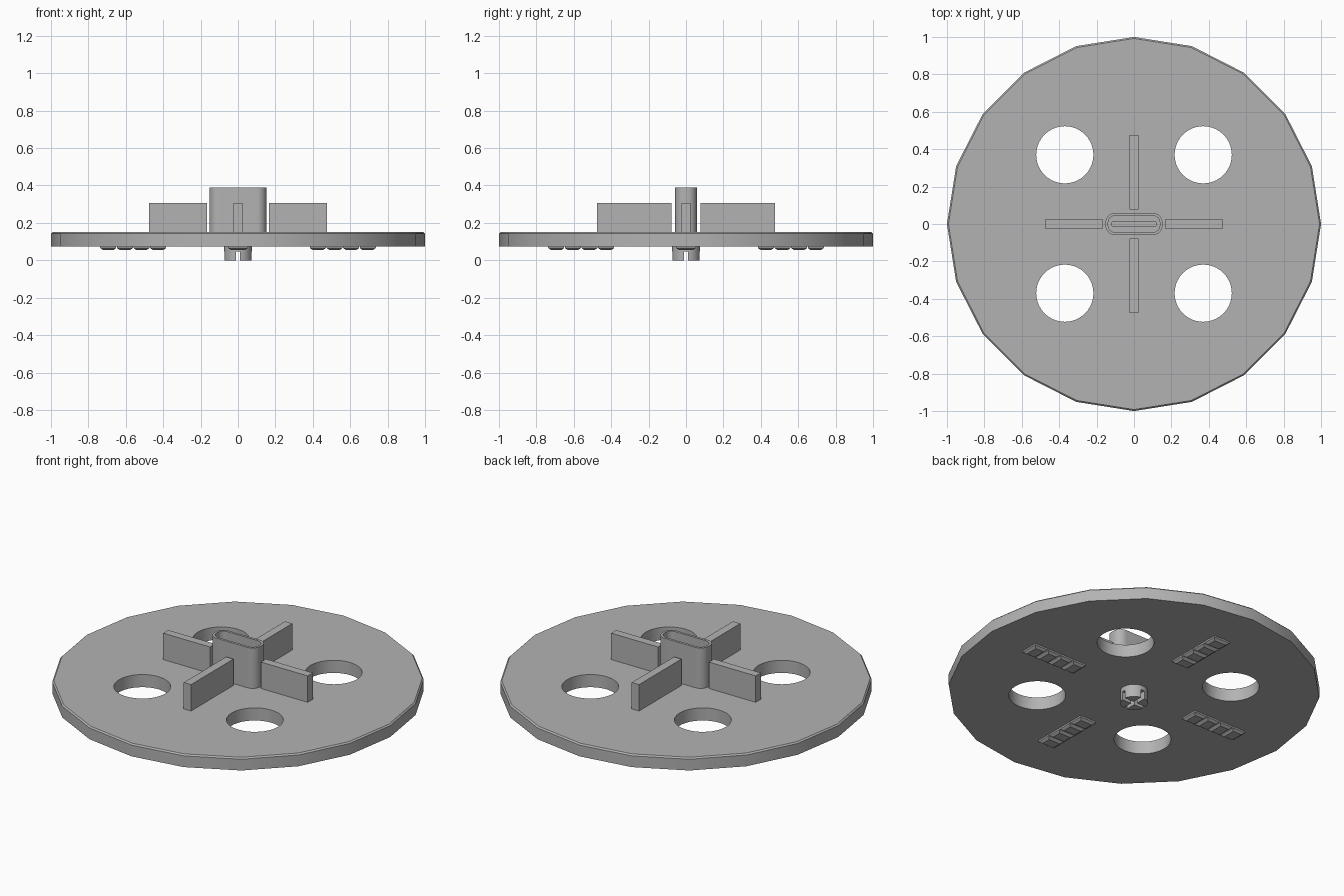
import bpy, bmesh
from math import sin, cos, pi, radians

cube = bpy.data.objects.get("Cube")
if cube:
    bpy.data.objects.remove(cube, do_unlink=True)

grey = bpy.data.materials.new("plain grey")
grey.use_nodes = True
grey.diffuse_color = (0.45, 0.45, 0.45, 1)
grey.node_tree.nodes["Principled BSDF"].inputs["Base Color"].default_value = grey.diffuse_color


def circle(r, n, cx=0, cy=0):
    return [(cx + r * cos(2 * pi * i / n), cy + r * sin(2 * pi * i / n)) for i in range(n)]


def rect(x0, x1, y0, y1):
    return [(x0, y0), (x1, y0), (x1, y1), (x0, y1)]


def rounded(hx, hy, r, steps=8):
    """Rounded rectangle outline, centred on the origin."""
    pts = []
    for k, (sx, sy) in enumerate([(1, 1), (-1, 1), (-1, -1), (1, -1)]):
        for i in range(steps + 1):
            a = (k + i / steps) * pi / 2
            pts.append((sx * (hx - r) + r * cos(a), sy * (hy - r) + r * sin(a)))
    return pts


def loft(name, *rings):
    """Closed solid through (outline, height) rings."""
    bm = bmesh.new()
    loops = [[bm.verts.new((x, y, z)) for x, y in pts] for pts, z in rings]
    for a, b in zip(loops, loops[1:]):
        for i in range(len(a)):
            j = (i + 1) % len(a)
            bm.faces.new((a[i], a[j], b[j], b[i]))
    bm.faces.new(loops[0][::-1])
    bm.faces.new(loops[-1])
    bmesh.ops.recalc_face_normals(bm, faces=bm.faces)
    mesh = bpy.data.meshes.new(name)
    bm.to_mesh(mesh)
    bm.free()
    mesh.materials.append(grey)
    ob = bpy.data.objects.new(name, mesh)
    bpy.context.collection.objects.link(ob)
    return ob


def activate(ob):
    bpy.ops.object.select_all(action='DESELECT')
    ob.select_set(True)
    bpy.context.view_layer.objects.active = ob


def cut(ob, *cutters):
    for c in cutters:
        mod = ob.modifiers.new("cut", 'BOOLEAN')
        mod.operation = 'DIFFERENCE'
        mod.solver = 'EXACT'
        mod.object = c
        activate(ob)
        bpy.ops.object.modifier_apply(modifier=mod.name)
        bpy.data.objects.remove(c, do_unlink=True)


def smooth(ob):
    activate(ob)
    bpy.ops.object.shade_smooth_by_angle(angle=radians(30))


BOTTOM, TOP = 0.075, 0.15

# Disc with a chamfered top edge and four round holes
disc = loft("disc", (circle(1, 20), BOTTOM), (circle(1, 20), TOP - 0.008),
            (circle(0.992, 20), TOP))
cut(disc, *[loft("hole_cutter", (circle(0.153, 40, sx * 0.37, sy * 0.37), 0),
                 (circle(0.153, 40, sx * 0.37, sy * 0.37), 0.3))
            for sx in (-1, 1) for sy in (-1, 1)])
smooth(disc)

# Hollow hub with a narrow slot in its floor
hub = loft("hub", (rounded(0.152, 0.058, 0.05), 0.1), (rounded(0.152, 0.058, 0.05), 0.39))
well = rounded(0.138, 0.044, 0.036)
slot = rect(-0.117, 0.117, -0.012, 0.012)
cut(hub, loft("well_cutter", (well, 0.17), (well, 0.5)),
    loft("slot_cutter", (slot, 0.155), (slot, 0.3)))
smooth(hub)

# Four fins around the hub
for side, s in (("left", 1), ("right", -1)):
    fin = rect(min(s * 0.167, s * 0.475), max(s * 0.167, s * 0.475), -0.024, 0.024)
    loft(side + "_fin", (fin, TOP - 0.01), (fin, 0.307))
for side, s in (("back", 1), ("front", -1)):
    fin = rect(-0.024, 0.024, min(s * 0.077, s * 0.475), max(s * 0.077, s * 0.475))
    loft(side + "_fin", (fin, TOP - 0.01), (fin, 0.307))

# Round peg below, with a cross slot
peg = loft("peg", (circle(0.074, 40), 0), (circle(0.074, 40), BOTTOM + 0.01))
cut(peg, *[loft("cross_cutter", (o, -0.1), (o, 0.048))
           for o in (rect(-0.011, 0.011, -0.2, 0.2), rect(-0.2, 0.2, -0.011, 0.011))])
smooth(peg)

# Four rows of tapered pads under the disc
for row, name in enumerate(("left", "back", "right", "front")):
    for i in range(4):
        d = 0.427 + i * 0.089
        h, w = 0.043, 0.053
        pad = loft(f"{name}_pad_{i + 1}",
                   (rect(d - h + 0.015, d + h - 0.015, 0.015 - w, w - 0.015), 0.055),
                   (rect(d - h, d + h, -w, w), 0.066),
                   (rect(d - h, d + h, -w, w), BOTTOM + 0.003))
        pad.rotation_euler.z = row * pi / 2
